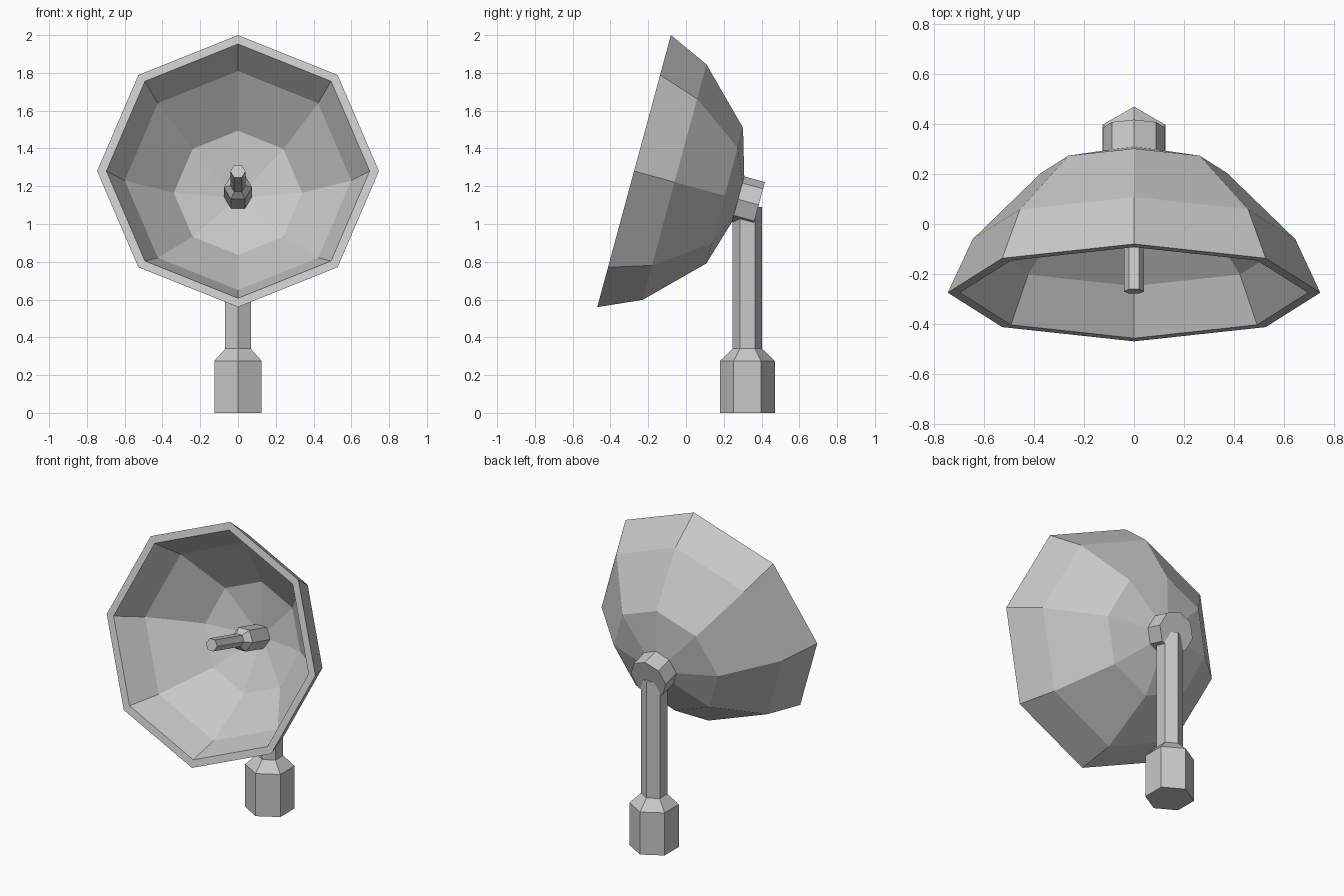
import bpy
import bmesh
import math
from mathutils import Matrix

cube = bpy.data.objects.get("Cube")
if cube:
    bpy.data.objects.remove(cube, do_unlink=True)

grey = bpy.data.materials.new("light grey")
grey.use_nodes = True
grey.diffuse_color = (0.58, 0.58, 0.58, 1)
grey.node_tree.nodes["Principled BSDF"].inputs["Base Color"].default_value = grey.diffuse_color


def lathe(name, profile, sides, phase, matrix):
    """Turn (radius, height) points around local z into a closed faceted solid."""
    bm = bmesh.new()
    rings = []
    for r, h in profile:
        if r == 0:
            rings.append([bm.verts.new((0, 0, h))])
            continue
        angles = [phase + math.tau * i / sides for i in range(sides)]
        rings.append([bm.verts.new((r * math.cos(a), r * math.sin(a), h)) for a in angles])
    for a, b in zip(rings, rings[1:]):
        for i in range(sides):
            j = (i + 1) % sides
            quad = [a[i % len(a)], a[j % len(a)], b[j % len(b)], b[i % len(b)]]
            bm.faces.new(list(dict.fromkeys(quad)))
    # Flat caps where the profile does not close at a point
    for ring in (rings[0], rings[-1]):
        if len(ring) > 1:
            bm.faces.new(ring)
    bmesh.ops.recalc_face_normals(bm, faces=bm.faces)
    mesh = bpy.data.meshes.new(name)
    bm.to_mesh(mesh)
    bm.free()
    mesh.materials.append(grey)
    obj = bpy.data.objects.new(name, mesh)
    obj.matrix_world = matrix
    bpy.context.collection.objects.link(obj)
    return obj


# Upright frame for the stand; tilted frame whose local z runs backwards from the rim centre
stand = Matrix.Translation((0, 0.325, 0))
tilted = Matrix.Translation((0, -0.275, 1.28)) @ Matrix.Rotation(math.radians(-105.15), 4, 'X')
quarter = math.pi / 2

# Dish shell: inner bowl, flat rim, outer bowl
lathe("dish", [(0, 0.535), (0.34, 0.44), (0.6, 0.19), (0.697, 0),
               (0.746, 0), (0.646, 0.222), (0.372, 0.497), (0, 0.608)], 8, quarter, tilted)

# Receiver on the dish axis: slim rod, shoulder and thick foot
lathe("receiver", [(0.04, 0.005), (0.04, 0.29), (0.075, 0.33), (0.075, 0.55)], 6, 0, tilted)

# Joint behind the dish
lathe("joint", [(0.125, 0.565), (0.125, 0.684)], 8, quarter, tilted)

# Stand: wide foot with sloped shoulder, and the pole
lathe("stand_foot", [(0.145, 0), (0.145, 0.275), (0.078, 0.34)], 6, quarter, stand)
lathe("stand_pole", [(0.078, 0.33), (0.078, 1.09)], 6, quarter, stand)
